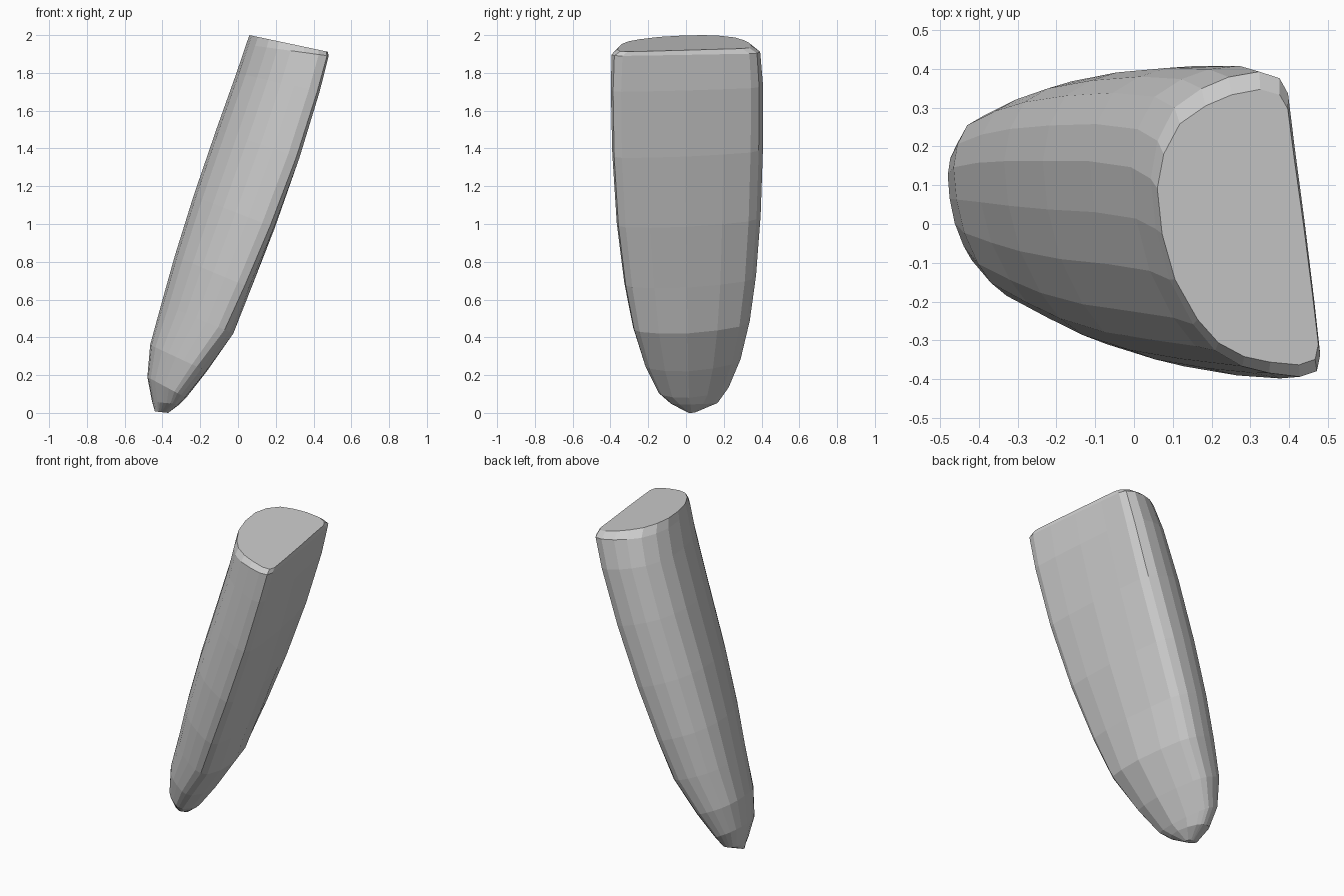
import bpy, bmesh

# D-shaped cross-section: s runs left (0) to right (1), t runs front (-1) to back (1)
BACK = [(.98, -.96), (.88, -1), (.70, -.98), (.54, -.94), (.38, -.84), (.25, -.67),
        (.11, -.38), (.03, -.05), (0, .28), (.04, .53), (.14, .75), (.30, .88),
        (.46, .96), (.64, 1), (.76, .96)]
FLAT = [(.81, .86), (.85, .5), (.91, 0), (.965, -.5), (1, -.85)]

# Rings: z at left, z at right, x left, x right, y centre, half width,
# bulge of the flat face, sideways skew of the left side
RINGS = [
    (.008, 0, -.44, -.37, .027, .02, .4, .01),
    (.06, .045, -.455, -.31, .024, .12, .4, .045),
    (.19, .08, -.48, -.275, .016, .18, .35, .06),
    (.36, .22, -.465, -.165, .012, .247, .28, .065),
    (.58, .42, -.405, -.025, .008, .302, .2, .065),
    (.83, .66, -.335, .07, .004, .342, .14, .062),
    (1.15, .98, -.235, .195, -.002, .374, .10, .06),
    (1.5, 1.35, -.115, .325, -.006, .392, .06, .058),
    (1.8, 1.70, -.008, .432, -.005, .398, .03, .04),
    (1.95, 1.89, .043, .48, -.003, .392, 0, .01),
    (2.0, 1.912, .06, .475, -.008, .355, 0, 0),
]


def ring_points(zl, zr, xl, xr, yc, w, bulge, skew):
    pts = BACK + [(s + bulge * (1 - t * t), t) for s, t in FLAT]
    top = max(s for s, t in pts)
    return [(xl + (xr - xl) * s / top,
             yc + w * t + skew * (1 - s / top),
             zl + (zr - zl) * s / top) for s, t in pts]


# Leaning tapered body, lofted from the blunt tip to the tilted flat cap
bm = bmesh.new()
loops = [[bm.verts.new(p) for p in ring_points(*r)] for r in RINGS]
n = len(loops[0])
for a, b in zip(loops, loops[1:]):
    for i in range(n):
        j = (i + 1) % n
        bm.faces.new((a[i], a[j], b[j], b[i]))
bm.faces.new(loops[0])
bm.faces.new(loops[-1])
bmesh.ops.recalc_face_normals(bm, faces=bm.faces[:])

mesh = bpy.data.meshes.new("tapered_body")
bm.to_mesh(mesh)
bm.free()
body = bpy.data.objects.new("tapered_body", mesh)
bpy.context.collection.objects.link(body)
